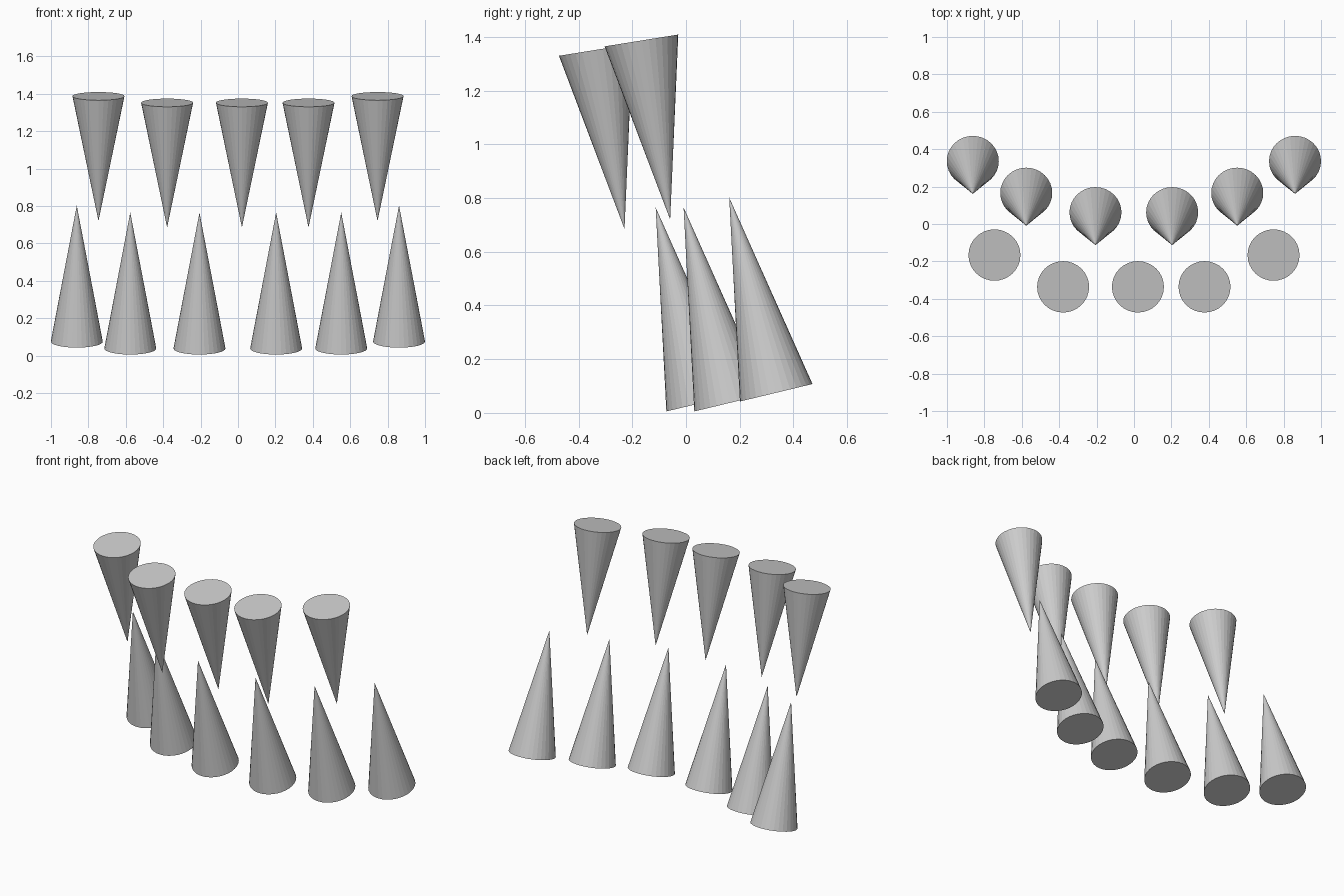
import bpy
from mathutils import Vector

if "Cube" in bpy.data.objects:
    bpy.data.objects.remove(bpy.data.objects["Cube"], do_unlink=True)

RADIUS = 0.139

grey = bpy.data.materials.new("plain_grey")
grey.use_nodes = True
colour = (0.6, 0.6, 0.6, 1)
grey.diffuse_color = colour
grey.node_tree.nodes["Principled BSDF"].inputs["Base Color"].default_value = colour


def spike(name, base, tip):
    """Closed cone from the centre of its base to its tip."""
    base, tip = Vector(base), Vector(tip)
    axis = tip - base
    bpy.ops.mesh.primitive_cone_add(
        vertices=32, radius1=RADIUS, radius2=0, depth=axis.length,
        location=(base + tip) / 2,
        rotation=axis.to_track_quat('Z', 'Y').to_euler())
    obj = bpy.context.object
    obj.name = name
    obj.data.materials.append(grey)


# Lower row: x, base y, base z, leaning forward as they rise
lower = [(-0.862, 0.336, 0.075), (-0.576, 0.166, 0.038), (-0.206, 0.062, 0.038),
         (0.204, 0.062, 0.038), (0.552, 0.166, 0.038), (0.861, 0.336, 0.075)]
for i, (x, y, z) in enumerate(lower, 1):
    spike(f"lower_spike_{i}", (x, y, z), (x, y - 0.175, z + 0.727))

# Upper row: points down, leaning back towards the tips
upper = [(-0.746, -0.166, 1.387), (-0.379, -0.336, 1.352), (0.021, -0.336, 1.352),
         (0.377, -0.336, 1.352), (0.746, -0.166, 1.387)]
for i, (x, y, z) in enumerate(upper, 1):
    spike(f"upper_spike_{i}", (x, y, z), (x, y + 0.107, z - 0.667))
